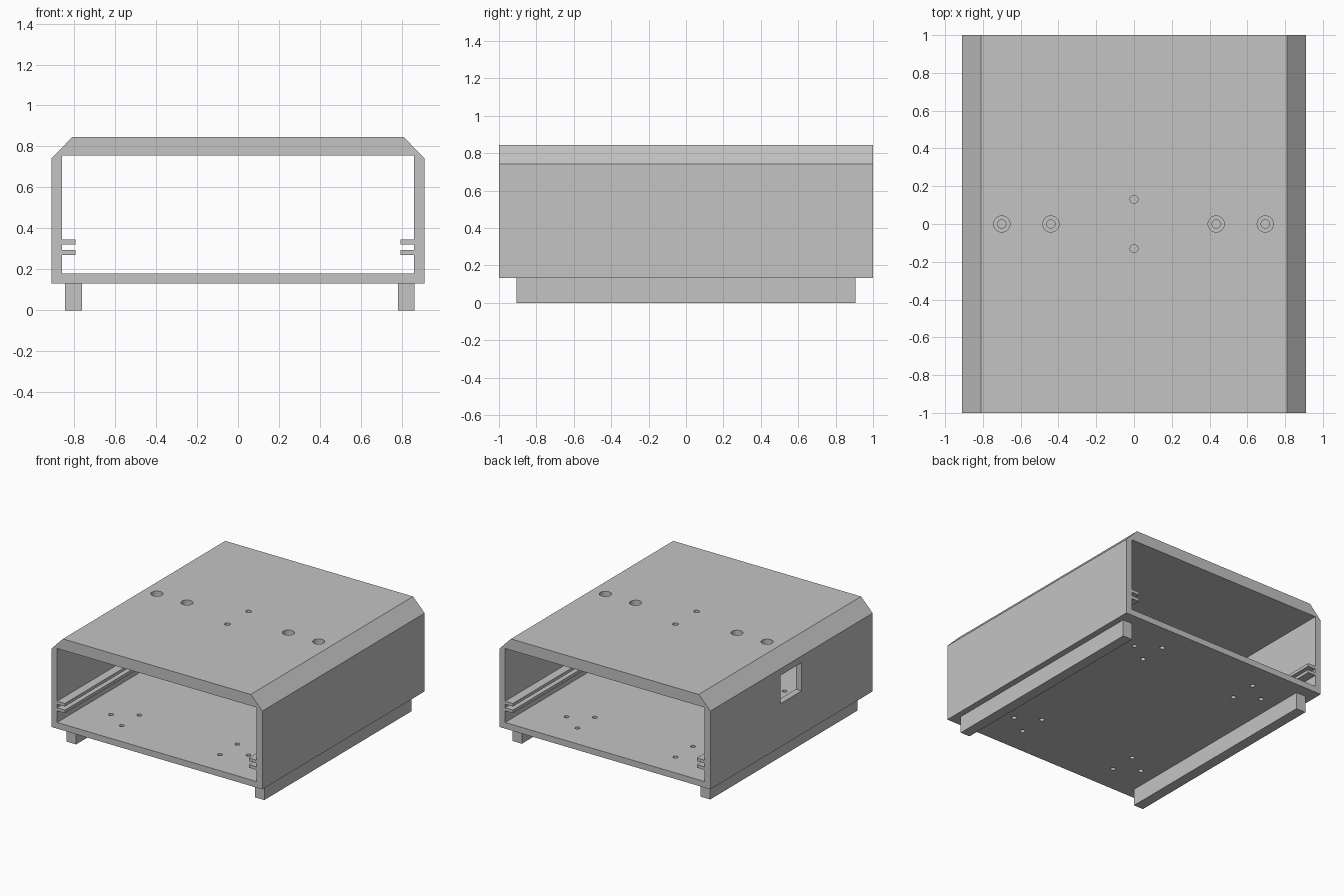
import bpy
import bmesh
from mathutils import Matrix

if "Cube" in bpy.data.objects:
    bpy.data.objects.remove(bpy.data.objects["Cube"], do_unlink=True)

GREY = (0.55, 0.55, 0.55, 1.0)
metal = bpy.data.materials.new("light grey")
metal.use_nodes = True
metal.diffuse_color = GREY
metal.node_tree.nodes["Principled BSDF"].inputs["Base Color"].default_value = GREY


def make_object(name, bm):
    bmesh.ops.recalc_face_normals(bm, faces=bm.faces)
    mesh = bpy.data.meshes.new(name)
    bm.to_mesh(mesh)
    bm.free()
    mesh.materials.append(metal)
    obj = bpy.data.objects.new(name, mesh)
    bpy.context.collection.objects.link(obj)
    return obj


def add_box(bm, low, high):
    size = [b - a for a, b in zip(low, high)]
    centre = [(a + b) / 2 for a, b in zip(low, high)]
    matrix = Matrix.Translation(centre) @ Matrix.Diagonal((*size, 1))
    bmesh.ops.create_cube(bm, size=1, matrix=matrix)


def box(name, low, high):
    bm = bmesh.new()
    add_box(bm, low, high)
    return make_object(name, bm)


def add_drill(bm, x, y, z_low, z_high, radius):
    bmesh.ops.create_cone(bm, cap_ends=True, segments=32, radius1=radius,
                          radius2=radius, depth=z_high - z_low,
                          matrix=Matrix.Translation((x, y, (z_low + z_high) / 2)))


def prism(name, profile, y0, y1):
    """Extrude an (x, z) outline along y."""
    bm = bmesh.new()
    face = bm.faces.new([bm.verts.new((x, y0, z)) for x, z in profile])
    new = bmesh.ops.extrude_face_region(bm, geom=[face])["geom"]
    verts = [v for v in new if isinstance(v, bmesh.types.BMVert)]
    bmesh.ops.translate(bm, verts=verts, vec=(0, y1 - y0, 0))
    return make_object(name, bm)


def cut(target, cutter):
    cutter.hide_render = True
    mod = target.modifiers.new("cut", "BOOLEAN")
    mod.operation = "DIFFERENCE"
    mod.solver = "EXACT"
    mod.object = cutter
    bpy.ops.object.select_all(action="DESELECT")
    bpy.context.view_layer.objects.active = target
    target.select_set(True)
    bpy.ops.object.modifier_apply(modifier=mod.name)
    bpy.data.objects.remove(cutter, do_unlink=True)


# Housing: chamfered sleeve, open at the front and back
half = [(0.91, 0.132), (0.91, 0.742), (0.81, 0.845)]
outline = half + [(-x, z) for x, z in reversed(half)]
housing = prism("housing", outline, -1, 1)
cut(housing, box("opening_cutter", (-0.86, -1.1, 0.18), (0.86, 1.1, 0.757)))

# Side window
cut(housing, box("window_cutter", (-1, -0.125, 0.47), (-0.8, 0.135, 0.69)))

# Counterbores, then through holes in the roof
bores, holes = bmesh.new(), bmesh.new()
for x in (-0.70, -0.44, 0.435, 0.695):
    add_drill(bores, x, 0, 0.80, 0.9, 0.043)
    add_drill(holes, x, 0, 0.7, 0.9, 0.022)
for y in (-0.13, 0.13):
    add_drill(holes, 0, y, 0.7, 0.9, 0.021)

# Floor holes: four triangles of three
for sx in (-1, 1):
    for sy in (-1, 1):
        for dx, dy in ((0.593, 0.672), (0.423, 0.565), (0.423, 0.78)):
            add_drill(holes, -0.033 + sx * dx, sy * dy, 0.1, 0.25, 0.018)
cut(housing, make_object("bore_cutter", bores))
cut(housing, make_object("hole_cutter", holes))
bpy.ops.object.shade_smooth_by_angle(angle=0.6)

# Circuit board guide rails, two on each wall
for side, sign in (("right", -1), ("left", 1)):
    for level, z0, z1 in (("lower", 0.27, 0.294), ("upper", 0.322, 0.346)):
        x0, x1 = sorted((sign * 0.793, sign * 0.862))
        box(f"{side}_{level}_rail", (x0, -1, z0), (x1, 1, z1))

# Long feet under the floor
box("right_foot", (-0.844, -0.907, 0), (-0.761, 0.907, 0.133))
box("left_foot", (0.78, -0.907, 0), (0.862, 0.907, 0.133))
